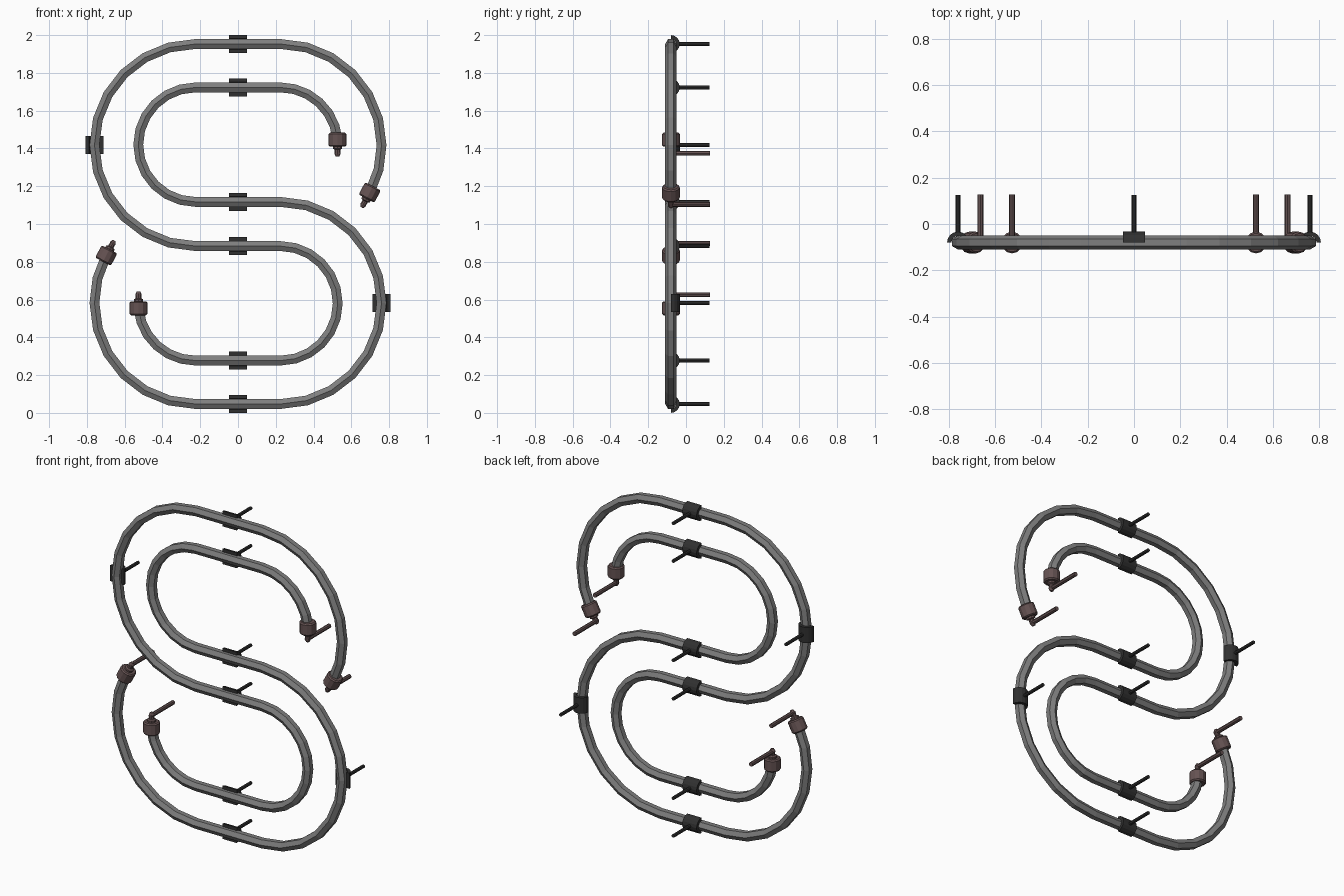
import bpy, bmesh
from math import sin, cos, radians, pi
from mathutils import Vector

cube = bpy.data.objects.get("Cube")
if cube:
    bpy.data.objects.remove(cube, do_unlink=True)


def material(name, rgb):
    m = bpy.data.materials.new(name)
    m.use_nodes = True
    m.diffuse_color = (*rgb, 1)
    m.node_tree.nodes["Principled BSDF"].inputs["Base Color"].default_value = (*rgb, 1)
    return m


GREY = material("tube grey", (0.21, 0.21, 0.21))
BLACK = material("clip black", (0.03, 0.03, 0.03))
BROWN = material("cap brown", (0.13, 0.085, 0.085))

Y = Vector((0, 1, 0))
DEPTH = -0.08          # depth of the tube centre line
TUBE_R = 0.03
STRAIGHT = 0.225       # half length of the straight runs
BIG, SMALL = 0.535, 0.303
UPPER, LOWER = 1.418, 0.58


def skin(name, rings, mat, loop=False):
    """Join equal rings of points with quads; cap the ends, or close into a loop."""
    bm = bmesh.new()
    vs = [[bm.verts.new(p) for p in r] for r in rings]
    n = len(vs[0])
    pairs = list(zip(vs, vs[1:])) + ([(vs[-1], vs[0])] if loop else [])
    for a, b in pairs:
        for i in range(n):
            j = (i + 1) % n
            bm.faces.new((a[i], a[j], b[j], b[i]))
    if not loop:
        bm.faces.new(vs[0])
        bm.faces.new(vs[-1])
    bmesh.ops.recalc_face_normals(bm, faces=bm.faces)
    me = bpy.data.meshes.new(name)
    bm.to_mesh(me)
    bm.free()
    me.materials.append(mat)
    ob = bpy.data.objects.new(name, me)
    bpy.context.collection.objects.link(ob)
    return ob


def lathe(name, origin, axis, profile, sides, mat):
    """Turned part: profile holds (radius, distance along axis)."""
    side = Y if abs(axis.y) < 0.5 else Vector((1, 0, 0))
    up = axis.cross(side).normalized()
    turn = [2 * pi * i / sides for i in range(sides)]
    return skin(name, [[origin + axis * h + r * (side * cos(t) + up * sin(t)) for t in turn]
                       for r, h in profile], mat)


def place(x, z, s, y=DEPTH):
    """Point in the upper half, or turned half a circle about the middle when s is -1."""
    return Vector((s * x, y, 1 + s * (z - 1)))


def arc(cx, cz, r, start, end, steps):
    angles = [radians(start + (end - start) * i / steps) for i in range(steps + 1)]
    return [(cx + r * cos(a), cz + r * sin(a)) for a in angles]


def tube(name, pts):
    rings = []
    for i, p in enumerate(pts):
        t = (pts[min(i + 1, len(pts) - 1)] - pts[max(i - 1, 0)]).normalized()
        n = t.cross(Y)
        rings.append([p + TUBE_R * (Y * cos(k * pi / 3) + n * sin(k * pi / 3)) for k in range(6)])
    skin(name, rings, GREY)


def end_cap(name, p, axis):
    """Barrel cap with a short neck and a pin going back to the wall."""
    lathe(name, p, axis, [(0.04, -0.037), (0.047, -0.03), (0.047, 0.03), (0.04, 0.037)], 12, BROWN)
    lathe(name + "_neck", p, axis, [(0.026, 0.035), (0.026, 0.048), (0.016, 0.053),
                                    (0.016, 0.078), (0.009, 0.09)], 10, BROWN)
    lathe(name + "_pin", p + axis * 0.072, Y, [(0.013, -0.012), (0.013, 0.128 - DEPTH)], 8, BROWN)


def clip(name, p, along):
    """Half-round cradle behind the tube, with a stem."""
    n = along.cross(Y)
    sections = []
    for k in range(9):
        t = pi * k / 8
        d = n * cos(t) + Y * sin(t)
        sections.append([p + d * r + along * h for r, h in
                         ((0.028, -0.048), (0.047, -0.048), (0.047, 0.048), (0.028, 0.048))])
    skin(name, sections, BLACK)
    lathe(name + "_stem", p, Y, [(0.01, 0.035), (0.01, 0.125 - DEPTH)], 8, BLACK)


# Two matching halves: each has one tube, two end caps and four clips
for s, half in ((1, "upper"), (-1, "lower")):
    path = (arc(STRAIGHT, UPPER, BIG, -28, 0, 2)
            + arc(STRAIGHT, UPPER, BIG, 0, 90, 6)[1:]
            + arc(-STRAIGHT, UPPER, BIG, 90, 270, 12)
            + arc(STRAIGHT, LOWER, SMALL, 90, -90, 12)
            + arc(-STRAIGHT, LOWER, SMALL, 270, 185, 6))
    tube(half + "_tube", [place(x, z, s) for x, z in path])

    a = radians(-28)
    end_cap(half + "_outer_cap", place(*path[0], s), s * Vector((sin(a), 0, -cos(a))))
    end_cap(half + "_inner_cap", place(*path[-1], s), s * Vector((0, 0, 1)))

    for label, z in (("top", UPPER + BIG), ("middle", UPPER - BIG), ("bottom", LOWER - SMALL)):
        clip(f"{half}_{label}_clip", place(0, z, s), Vector((1, 0, 0)))
    clip(half + "_side_clip", place(-STRAIGHT - BIG, UPPER, s), Vector((0, 0, 1)))
